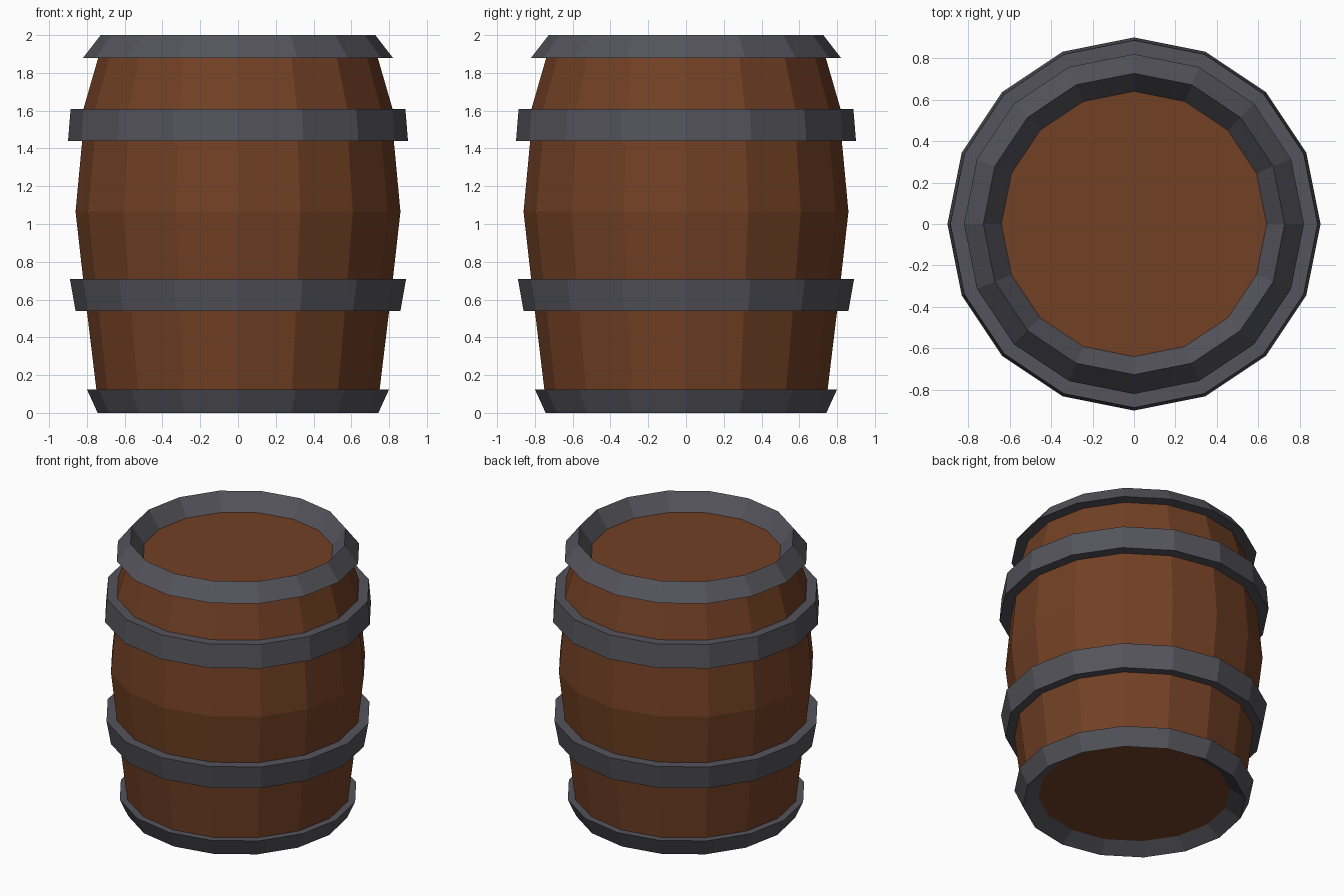
import bpy, bmesh
from math import cos, sin, pi

if "Cube" in bpy.data.objects:
    bpy.data.objects.remove(bpy.data.objects["Cube"])

SIDES = 16


def material(name, rgb):
    m = bpy.data.materials.new(name)
    m.diffuse_color = (*rgb, 1)
    m.use_nodes = True
    m.node_tree.nodes["Principled BSDF"].inputs["Base Color"].default_value = m.diffuse_color
    return m


wood = material("wood", (0.17, 0.052, 0.018))
iron = material("iron", (0.088, 0.088, 0.105))


def lathe(name, profiles, mat):
    """Spin one or more (radius, z) profiles; radius 0 at an end means a flat cap."""
    bm = bmesh.new()
    for prof in profiles:
        rings = [[bm.verts.new((r * cos(2 * pi * i / SIDES), r * sin(2 * pi * i / SIDES), z))
                  for i in range(SIDES)] for r, z in prof]
        for a, b in zip(rings, rings[1:]):
            for i in range(SIDES):
                j = (i + 1) % SIDES
                bm.faces.new((a[i], a[j], b[j], b[i]))
    me = bpy.data.meshes.new(name)
    bm.to_mesh(me)
    bm.free()
    me.materials.append(mat)
    ob = bpy.data.objects.new(name, me)
    bpy.context.collection.objects.link(ob)


def disc(name, r, z, up):
    bm = bmesh.new()
    vs = [bm.verts.new((r * cos(2 * pi * i / SIDES), r * sin(2 * pi * i / SIDES), z))
          for i in range(SIDES)]
    bm.faces.new(vs if up else vs[::-1])
    me = bpy.data.meshes.new(name)
    bm.to_mesh(me)
    bm.free()
    me.materials.append(wood)
    bpy.context.collection.objects.link(bpy.data.objects.new(name, me))


# Wooden staves: the bands showing between the hoops
lathe("staves", [
    [(0.75, 0.125), (0.80, 0.54)],
    [(0.82, 0.71), (0.86, 1.065), (0.825, 1.44)],
    [(0.818, 1.61), (0.74, 1.88)],
], wood)

# Middle hoops, seated on the staves
lathe("lower_hoop", [[(0.80, 0.54), (0.86, 0.54), (0.89, 0.71), (0.82, 0.71)]], iron)
lathe("upper_hoop", [[(0.825, 1.44), (0.90, 1.44), (0.886, 1.61), (0.818, 1.61)]], iron)

# End hoops, folding over the rim down to the recessed heads
lathe("bottom_rim", [[(0.64, 0.066), (0.743, 0), (0.80, 0.125), (0.75, 0.125)]], iron)
lathe("top_rim", [[(0.74, 1.88), (0.82, 1.88), (0.727, 2.0), (0.64, 1.88)]], iron)

# Barrel heads
disc("top_head", 0.64, 1.88, True)
disc("bottom_head", 0.64, 0.066, False)
